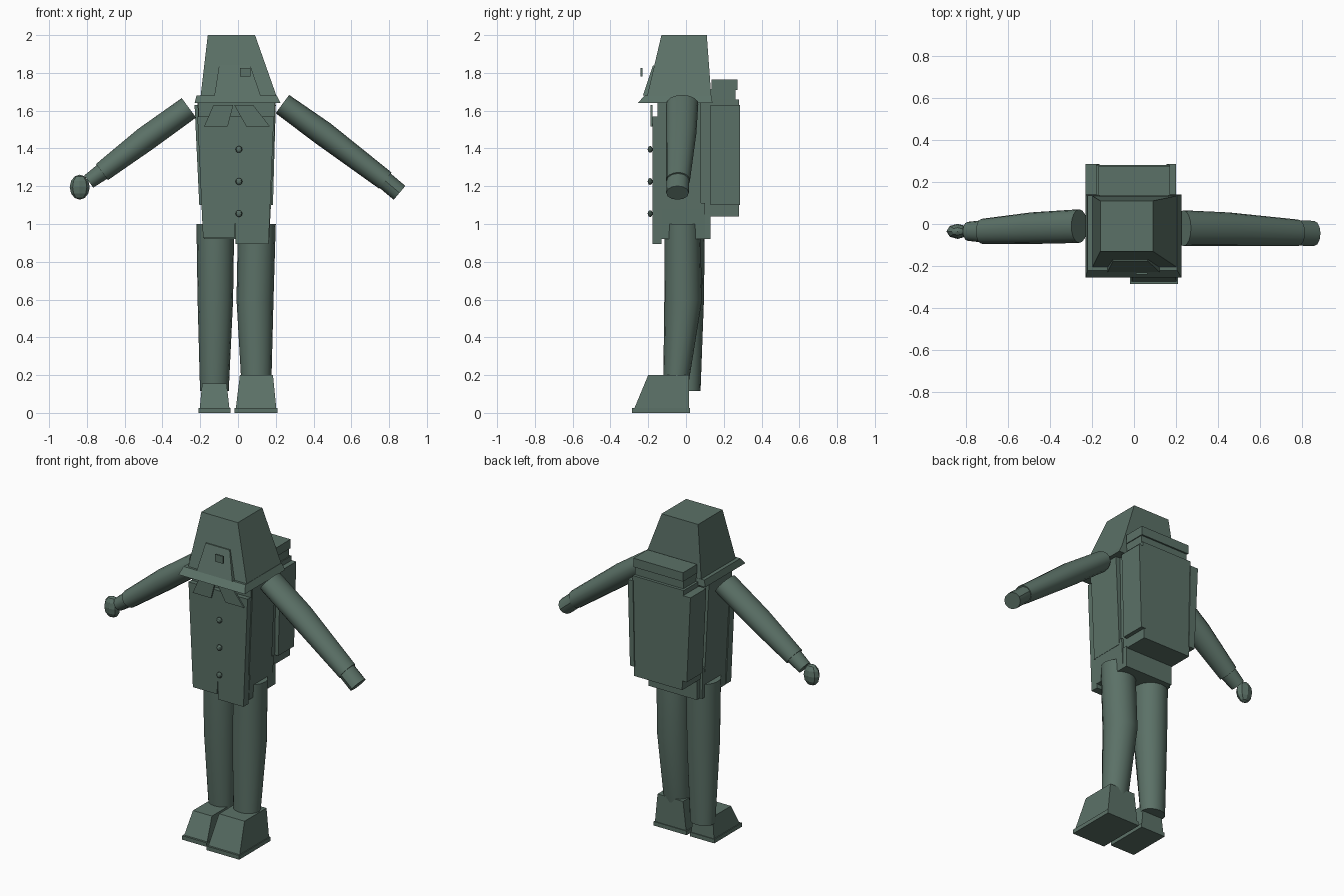
import bpy, bmesh, math
from mathutils import Vector

if "Cube" in bpy.data.objects:
    bpy.data.objects.remove(bpy.data.objects["Cube"])

green = bpy.data.materials.new("grey_green")
green.diffuse_color = (0.105, 0.165, 0.135, 1)
green.use_nodes = True
green.node_tree.nodes["Principled BSDF"].inputs["Base Color"].default_value = green.diffuse_color


def finish(name, bm):
    bmesh.ops.recalc_face_normals(bm, faces=bm.faces)
    me = bpy.data.meshes.new(name)
    bm.to_mesh(me)
    bm.free()
    me.materials.append(green)
    ob = bpy.data.objects.new(name, me)
    bpy.context.collection.objects.link(ob)
    return ob


def frustum(name, z0, low, z1, high=None):
    """Tapered block; each end is (x0, x1, y0, y1)."""
    bm = bmesh.new()
    ends = []
    for z, (x0, x1, y0, y1) in ((z0, low), (z1, high or low)):
        ends.append([bm.verts.new(p) for p in
                     ((x0, y0, z), (x1, y0, z), (x1, y1, z), (x0, y1, z))])
    a, b = ends
    bm.faces.new(a)
    bm.faces.new(b)
    for i in range(4):
        j = (i + 1) % 4
        bm.faces.new((a[i], a[j], b[j], b[i]))
    return finish(name, bm)


def limb(name, rings, sides=16):
    """Tube through rings of (centre, in-plane radius, y radius)."""
    axis = (Vector(rings[-1][0]) - Vector(rings[0][0])).normalized()
    u = Vector((0, 1, 0)).cross(axis).normalized()
    bm = bmesh.new()
    loops = []
    for c, ru, ry in rings:
        loop = []
        for i in range(sides):
            t = 2 * math.pi * i / sides
            loop.append(bm.verts.new(Vector(c) + u * ru * math.cos(t)
                                     + Vector((0, ry * math.sin(t), 0))))
        loops.append(loop)
    for a, b in zip(loops, loops[1:]):
        for i in range(sides):
            j = (i + 1) % sides
            bm.faces.new((a[i], a[j], b[j], b[i]))
    bm.faces.new(loops[0])
    bm.faces.new(loops[-1])
    return smooth(finish(name, bm))


def smooth(ob):
    bpy.ops.object.select_all(action='DESELECT')
    ob.select_set(True)
    bpy.context.view_layer.objects.active = ob
    bpy.ops.object.shade_smooth_by_angle(angle=math.radians(35))
    return ob


def ball(name, loc, scale, u=10, v=6):
    bm = bmesh.new()
    bmesh.ops.create_uvsphere(bm, u_segments=u, v_segments=v, radius=1)
    for w in bm.verts:
        w.co = Vector(loc) + Vector([a * b for a, b in zip(w.co, scale)])
    return finish(name, bm)


def plate(name, points, y0, y1):
    """Front-facing outline in x, z with thickness along y."""
    bm = bmesh.new()
    a = [bm.verts.new((x, y0, z)) for x, z in points]
    b = [bm.verts.new((x, y1, z)) for x, z in points]
    bm.faces.new(a)
    bm.faces.new(b)
    n = len(a)
    for i in range(n):
        bm.faces.new((a[i], a[(i + 1) % n], b[(i + 1) % n], b[i]))
    return finish(name, bm)


# Head, brim and face
frustum("head", 1.66, (-0.20, 0.21, -0.21, 0.135), 2.0, (-0.16, 0.09, -0.13, 0.11))
frustum("head_brim", 1.64, (-0.23, 0.225, -0.255, 0.14), 1.68, (-0.22, 0.205, -0.22, 0.135))
frustum("nose", 1.68, (-0.125, 0.12, -0.228, -0.17), 1.84, (-0.10, 0.065, -0.175, -0.14))
frustum("face_stud", 1.78, (0.01, 0.065, -0.24, -0.23), 1.825)

# Torso, hips and coat
frustum("torso", 1.08, (-0.185, 0.175, -0.14, 0.08), 1.65, (-0.215, 0.2, -0.14, 0.08))
frustum("hips", 0.92, (-0.18, 0.165, -0.13, 0.10), 1.11, (-0.185, 0.175, -0.13, 0.10))
plate("coat_front", [(-0.185, 0.925), (-0.02, 0.925), (-0.012, 1.04), (-0.012, 0.895),
                     (0.162, 0.895), (0.19, 1.57), (-0.215, 1.57)], -0.178, -0.13)
frustum("neck_band", 1.57, (-0.21, 0.195, -0.15, 0.05), 1.65)
plate("bow_left", [(-0.18, 1.515), (-0.055, 1.515), (-0.025, 1.63), (-0.13, 1.63)], -0.187, -0.177)
plate("bow_right", [(0.045, 1.515), (0.17, 1.515), (0.08, 1.63), (-0.02, 1.63)], -0.187, -0.177)
for i in range(3):
    ball(f"button_{i + 1}", (0.005, -0.19, 1.055 + 0.17 * i), (0.018, 0.013, 0.018), 8, 6)

# Backpack
frustum("backpack", 1.04, (-0.17, 0.16, 0.07, 0.28), 1.66, (-0.18, 0.17, 0.07, 0.28))
frustum("backpack_top", 1.66, (-0.165, 0.165, 0.08, 0.262), 1.715)
frustum("backpack_lid", 1.71, (-0.17, 0.17, 0.135, 0.272), 1.765)
frustum("backpack_base", 0.92, (-0.165, 0.165, 0.07, 0.13), 1.05)
frustum("backpack_panel_left", 1.10, (-0.205, -0.165, 0.13, 0.285), 1.63, (-0.23, -0.175, 0.13, 0.285))
frustum("backpack_panel_right", 1.10, (0.155, 0.185, 0.13, 0.285), 1.63, (0.165, 0.20, 0.13, 0.285))

# Arms and hands
limb("left_arm", [((-0.26, -0.01, 1.615), 0.064, 0.08), ((-0.49, -0.02, 1.45), 0.066, 0.075),
                  ((-0.72, -0.035, 1.275), 0.053, 0.06)])
limb("left_cuff", [((-0.70, -0.035, 1.29), 0.047, 0.055), ((-0.79, -0.035, 1.225), 0.04, 0.045)], 12)
ball("left_hand", (-0.838, -0.035, 1.195), (0.053, 0.036, 0.066), 8, 6)
limb("right_arm", [((0.235, -0.02, 1.635), 0.06, 0.085), ((0.45, -0.025, 1.48), 0.066, 0.08),
                   ((0.78, -0.042, 1.23), 0.054, 0.063)])
limb("right_cuff", [((0.76, -0.042, 1.245), 0.048, 0.06), ((0.855, -0.045, 1.165), 0.048, 0.06)], 12)

# Legs
limb("left_leg", [((-0.12, 0.0, 1.0), 0.1, 0.1), ((-0.12, 0.0, 0.6), 0.094, 0.095),
                  ((-0.125, 0.015, 0.115), 0.076, 0.062)])
limb("right_leg", [((0.1, -0.02, 1.0), 0.1, 0.095), ((0.09, -0.015, 0.6), 0.098, 0.1),
                   ((0.097, -0.052, 0.17), 0.08, 0.068)])

# Shoes on flat soles
frustum("left_sole", 0.0, (-0.208, -0.04, -0.25, 0.02), 0.025)
frustum("left_shoe", 0.02, (-0.203, -0.045, -0.24, 0.015), 0.155, (-0.19, -0.06, -0.17, 0.01))
frustum("right_sole", 0.0, (-0.018, 0.208, -0.285, 0.02), 0.025)
frustum("right_shoe", 0.02, (-0.012, 0.203, -0.275, 0.015), 0.2, (0.01, 0.185, -0.2, 0.015))
